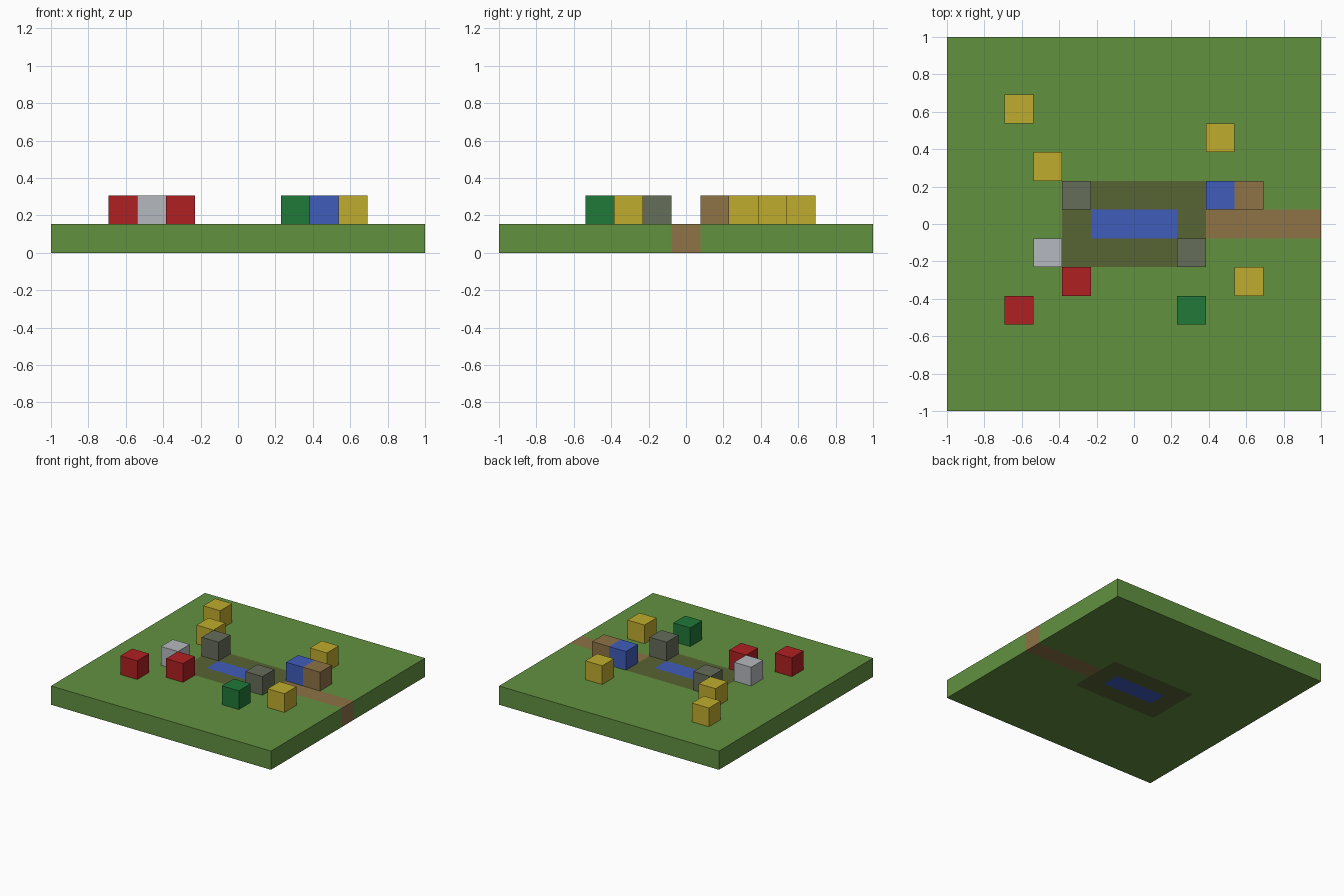
import bpy
import bmesh

if "Cube" in bpy.data.objects:
    bpy.data.objects.remove(bpy.data.objects["Cube"], do_unlink=True)

TILES = 13
CELL = 2 / TILES


def make_material(name, rgb):
    """Flat material from 0-255 sRGB values, stored as linear."""
    linear = [((c / 255 + 0.055) / 1.055) ** 2.4 for c in rgb]
    mat = bpy.data.materials.new(name)
    mat.use_nodes = True
    mat.diffuse_color = (*linear, 1)
    bsdf = next(n for n in mat.node_tree.nodes if n.type == "BSDF_PRINCIPLED")
    bsdf.inputs["Base Color"].default_value = (*linear, 1)
    return mat


COLOURS = {
    "grass": (98, 145, 64),
    "dirt": (142, 115, 71),
    "mud": (87, 99, 51),
    "blue": (64, 92, 186),
    "yellow": (192, 172, 46),
    "stone": (102, 109, 90),
    "light grey": (181, 185, 189),
    "red": (176, 32, 34),
    "dark green": (32, 120, 56),
}
MATS = {name: make_material(name, rgb) for name, rgb in COLOURS.items()}
NAMES = list(COLOURS)


def add_object(name, bm, materials):
    mesh = bpy.data.meshes.new(name)
    bm.to_mesh(mesh)
    bm.free()
    for mat in materials:
        mesh.materials.append(mat)
    obj = bpy.data.objects.new(name, mesh)
    bpy.context.collection.objects.link(obj)
    return obj


def ground_colour(i, j):
    """Pond in the middle, mud around it, dirt path out to the left edge."""
    if abs(i) <= 1 and j == 0:
        return "blue"
    if abs(i) <= 2 and abs(j) <= 1:
        return "mud"
    if i >= 3 and j == 0:
        return "dirt"
    return "grass"


# Ground slab of square tiles, one tile thick
bm = bmesh.new()
bmesh.ops.create_grid(bm, x_segments=TILES, y_segments=TILES, size=1)
for face in bm.faces:
    c = face.calc_center_median()
    face.material_index = NAMES.index(ground_colour(round(c.x / CELL), round(c.y / CELL)))
ground = add_object("ground", bm, MATS.values())
ground.location.z = CELL
slab = ground.modifiers.new("thickness", "SOLIDIFY")
slab.thickness = CELL
slab.offset = -1

# Single blocks standing on the ground, by tile position
BLOCKS = {
    "yellow": [(-4, 4), (-3, 2), (3, 3), (4, -2)],
    "stone": [(-2, 1), (2, -1)],
    "red": [(-2, -2), (-4, -3)],
    "blue": [(3, 1)],
    "dirt": [(4, 1)],
    "light grey": [(-3, -1)],
    "dark green": [(2, -3)],
}
for colour, tiles in BLOCKS.items():
    for i, j in tiles:
        bm = bmesh.new()
        bmesh.ops.create_cube(bm, size=CELL)
        block = add_object(colour.replace(" ", "_") + "_block", bm, [MATS[colour]])
        block.location = (i * CELL, j * CELL, 1.5 * CELL)
